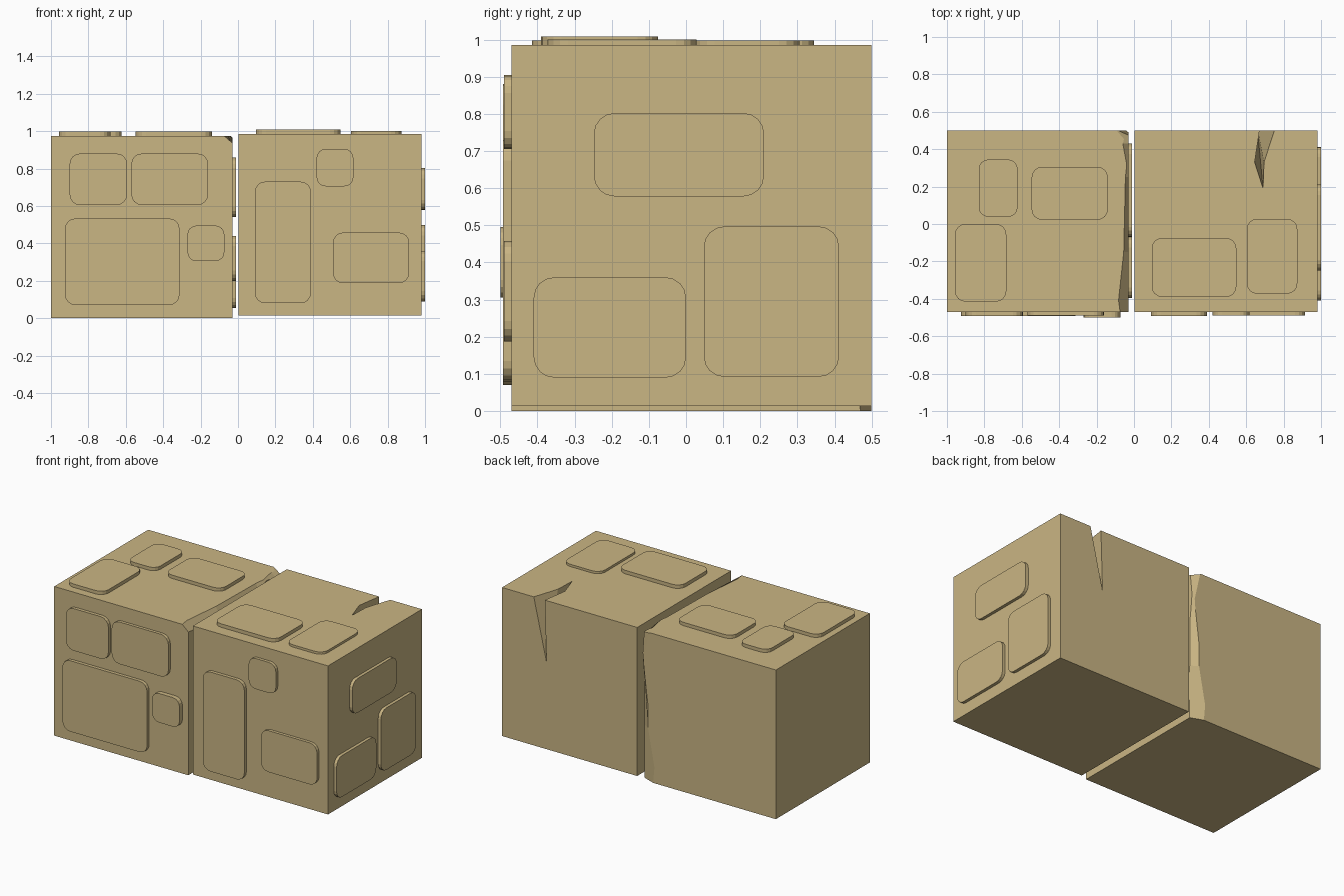
import bpy, bmesh, math
from mathutils import Vector

if "Cube" in bpy.data.objects:
    bpy.data.objects.remove(bpy.data.objects["Cube"])

stone = bpy.data.materials.new("sandstone")
stone.diffuse_color = (0.59, 0.465, 0.23, 1)
stone.use_nodes = True
stone.node_tree.nodes["Principled BSDF"].inputs["Base Color"].default_value = stone.diffuse_color


def make(name, verts, faces):
    me = bpy.data.meshes.new(name)
    me.from_pydata([tuple(v) for v in verts], [], faces)
    bm = bmesh.new()
    bm.from_mesh(me)
    bmesh.ops.recalc_face_normals(bm, faces=bm.faces)
    bm.to_mesh(me)
    bm.free()
    ob = bpy.data.objects.new(name, me)
    bpy.context.collection.objects.link(ob)
    me.materials.append(stone)
    return ob


def loft(name, rings):
    """Solid through a list of equal point rings, capped at both ends."""
    n = len(rings[0])
    faces = [(r * n + i, r * n + (i + 1) % n, (r + 1) * n + (i + 1) % n, (r + 1) * n + i)
             for r in range(len(rings) - 1) for i in range(n)]
    faces += [tuple(range(n)), tuple(range((len(rings) - 1) * n, len(rings) * n))]
    return make(name, [p for ring in rings for p in ring], faces)


def block(name, x0, x1, y0, y1, z0, z1):
    return loft(name, [[(x0, y0, z), (x1, y0, z), (x1, y1, z), (x0, y1, z)] for z in (z0, z1)])


def cut(ob, cutter):
    cutter.hide_render = True
    cutter.hide_viewport = True
    cutter.display_type = 'WIRE'
    m = ob.modifiers.new("chip", 'BOOLEAN')
    m.operation = 'DIFFERENCE'
    m.solver = 'EXACT'
    m.object = cutter


def plate(name, axis, base, top, u0, u1, v0, v1, r=0.055):
    """Rounded rectangle slab facing along the axis, from base to top."""
    r = min(r, (u1 - u0) * 0.25, (v1 - v0) * 0.25)
    ring = []
    for k, (cu, cv) in enumerate([(u1 - r, v1 - r), (u0 + r, v1 - r),
                                  (u0 + r, v0 + r), (u1 - r, v0 + r)]):
        for s in range(5):
            a = math.radians(90 * k + 22.5 * s)
            ring.append((cu + r * math.cos(a), cv + r * math.sin(a)))
    place = {'x': lambda u, v, d: (d, u, v), 'y': lambda u, v, d: (u, d, v),
             'z': lambda u, v, d: (u, v, d)}[axis]
    sink = base + (base - top) * 0.5
    return loft(name, [[place(u, v, d) for u, v in ring] for d in (sink, top)])


def edge_chip(name, stations):
    """Uneven chamfer cutter; each station is (point on face A, point on face B, outer corner)."""
    rings = []
    for a, b, c in stations:
        a, b = Vector(a), Vector(b)
        rings.append([a + (a - b), b + (b - a), Vector(c)])
    return loft(name, rings)


# the two blocks
left = block("left_block", -1.0, -0.03, -0.47, 0.5, 0.0, 0.975)
right = block("right_block", 0.003, 0.98, -0.47, 0.5, 0.014, 0.985)

# chipped top edge of the left block
top_edge = [(-0.5, 0.04, 0.035), (-0.15, 0.025, 0.05), (0.25, 0.016, 0.03),
            (0.43, 0.03, 0.025), (0.52, 0.08, 0.035)]
cut(left, edge_chip("top_edge_cutter", [
    ((-0.03 - dx, y, 0.975), (-0.03, y, 0.975 - dz), (0.1, y, 1.1)) for y, dx, dz in top_edge]))

# chipped upright back edge of the left block
back_edge = [(-0.02, 0.08, 0.03), (0.35, 0.045, 0.03), (0.72, 0.018, 0.02), (1.0, 0.06, 0.03)]
cut(left, edge_chip("back_edge_cutter", [
    ((-0.03 - dx, 0.5, z), (-0.03, 0.5 - dy, z), (0.1, 0.65, z)) for z, dx, dy in back_edge]))

# wedge crack in the back of the right block
outline = [(0.674, 0.52), (0.645, 0.33), (0.69, 0.19), (0.695, 0.33), (0.757, 0.52)]
apex = (0.66, 0.51, 0.575)
pts = [(x, y, z) for z in (0.985, 1.06) for x, y in outline] + [apex]
faces = [(i, (i + 1) % 5, 5 + (i + 1) % 5, 5 + i) for i in range(5)]
faces += [(i, (i + 1) % 5, 10) for i in range(5)] + [(5, 6, 7), (5, 7, 8), (5, 8, 9)]
cut(right, make("crack_cutter", pts, faces))

# raised plates on the front
for i, (u0, u1, v0, v1, d) in enumerate([
        (-0.90, -0.593, 0.605, 0.88, -0.492), (-0.57, -0.16, 0.605, 0.88, -0.49),
        (-0.925, -0.313, 0.07, 0.533, -0.492), (-0.27, -0.073, 0.305, 0.495, -0.5),
        (0.09, 0.39, 0.08, 0.73, -0.492), (0.42, 0.617, 0.705, 0.905, -0.49),
        (0.508, 0.915, 0.187, 0.458, -0.49)]):
    plate(f"front_plate_{i}", 'y', -0.47, d, u0, u1, v0, v1)

# raised plates on the top
for i, (u0, u1, v0, v1, b, d) in enumerate([
        (-0.83, -0.622, 0.038, 0.345, 0.975, 0.997), (-0.547, -0.14, 0.022, 0.305, 0.975, 0.997),
        (-0.957, -0.683, -0.415, 0.0, 0.975, 0.997), (0.095, 0.547, -0.39, -0.075, 0.985, 1.008),
        (0.603, 0.873, -0.373, 0.028, 0.985, 1.0)]):
    plate(f"top_plate_{i}", 'z', b, d, u0, u1, v0, v1)

# raised plates on the right-hand sides of both blocks
for i, (u0, u1, v0, v1, b, d) in enumerate([
        (-0.248, 0.21, 0.578, 0.802, 0.98, 1.0), (-0.41, 0.0, 0.09, 0.36, 0.98, 1.0),
        (0.048, 0.412, 0.092, 0.497, 0.98, 1.0), (-0.07, 0.43, 0.54, 0.858, -0.03, -0.01),
        (-0.395, -0.07, 0.2, 0.44, -0.03, -0.01), (0.03, 0.4, 0.055, 0.265, -0.03, -0.01)]):
    plate(f"side_plate_{i}", 'x', b, d, u0, u1, v0, v1)
